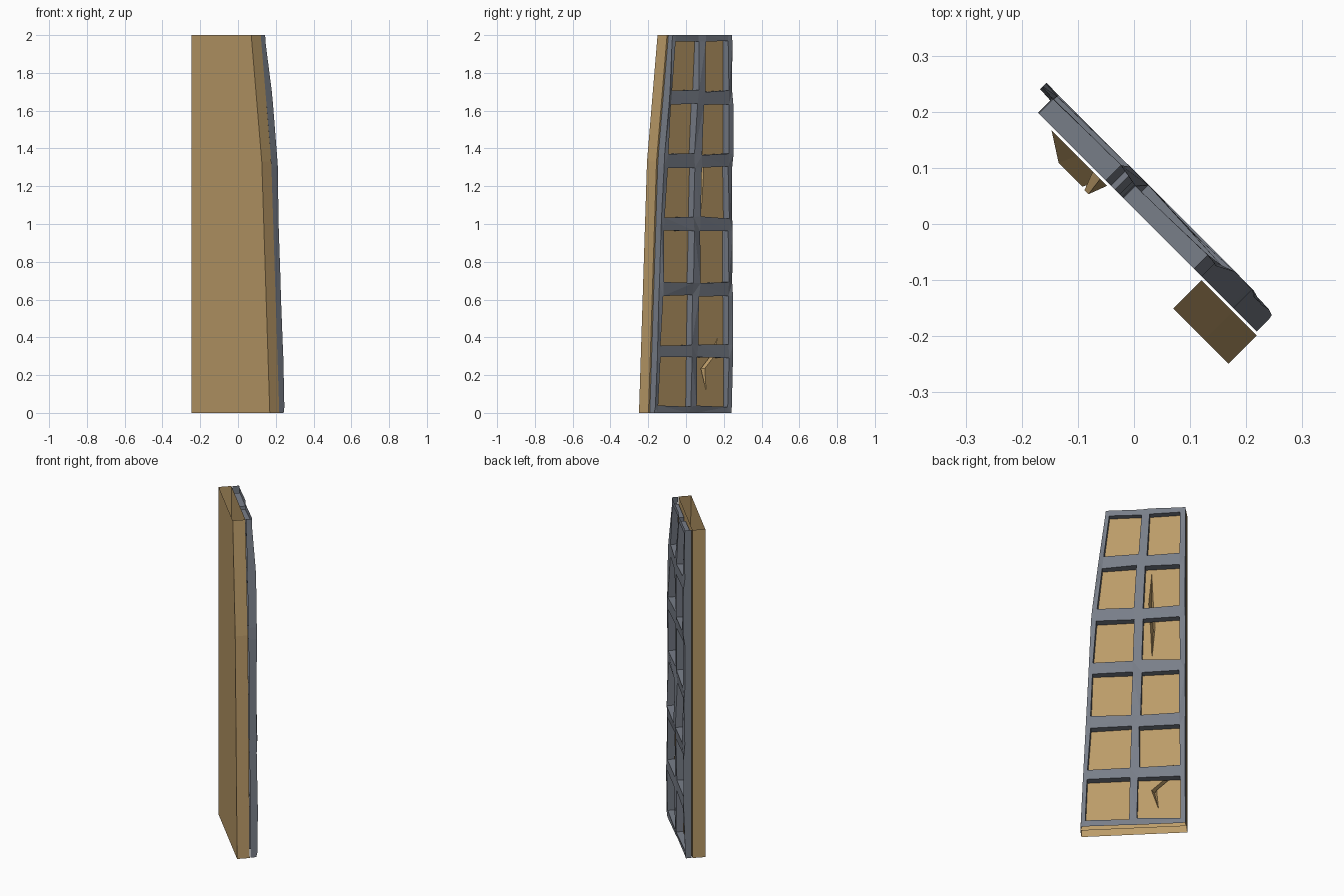
import bpy, bmesh, math, random

if "Cube" in bpy.data.objects:
    bpy.data.objects.remove(bpy.data.objects["Cube"])

random.seed(4)
TURN = -math.pi / 4          # panel stands diagonally; local x = width, y = thickness


def material(name, rgb):
    m = bpy.data.materials.new(name)
    m.diffuse_color = (*rgb, 1)
    m.use_nodes = True
    m.node_tree.nodes["Principled BSDF"].inputs["Base Color"].default_value = m.diffuse_color
    return m


TAN = material("tan_wood", (0.50, 0.33, 0.14))
GREY = material("grey_metal", (0.19, 0.21, 0.25))


def add_object(name, bm, mat):
    me = bpy.data.meshes.new(name)
    bm.to_mesh(me)
    bm.free()
    ob = bpy.data.objects.new(name, me)
    bpy.context.collection.objects.link(ob)
    me.materials.append(mat)
    ob.rotation_euler.z = TURN
    return ob


def right_edge(z):
    """Slanted right side of the panel, with one kink."""
    if z < 1.33:
        return 0.295 + (0.235 - 0.295) * z / 1.33
    return 0.235 + (0.156 - 0.235) * (z - 1.33) / 0.67


# wooden slab: extruded outline
bm = bmesh.new()
outline = [(-0.29, 0), (0.295, 0), (0.235, 1.33), (0.156, 2), (-0.29, 2)]
face = bm.faces.new([bm.verts.new((x, -0.057, z)) for x, z in outline])
ext = bmesh.ops.extrude_face_region(bm, geom=[face])
bmesh.ops.translate(bm, vec=(0, 0.071, 0),
                    verts=[v for v in ext["geom"] if isinstance(v, bmesh.types.BMVert)])
bmesh.ops.recalc_face_normals(bm, faces=bm.faces)
slab = add_object("wooden_slab", bm, TAN)


# V-shaped cracks cut in the back of the slab
def crack_cutter(name, path, half, depth):
    bm = bmesh.new()
    rings = []
    for x, z in path[1:-1]:
        rings.append([bm.verts.new(p) for p in
                      ((x - half, 0.022, z), (x + half, 0.022, z), (x, 0.014 - depth, z))])
    for (x, z), ring in ((path[0], rings[0]), (path[-1], rings[-1])):
        tip = bm.verts.new((x, 0.018, z))
        for i in range(3):
            bm.faces.new((tip, ring[i], ring[(i + 1) % 3]))
    for a, b in zip(rings, rings[1:]):
        for i in range(3):
            j = (i + 1) % 3
            bm.faces.new((a[i], a[j], b[j], b[i]))
    bmesh.ops.recalc_face_normals(bm, faces=bm.faces)
    bmesh.ops.triangulate(bm, faces=bm.faces)
    ob = add_object(name, bm, TAN)
    ob.hide_render = True
    return ob


cutters = [
    crack_cutter("lower_crack_cutter",
                 [(-0.14, 0.10), (-0.112, 0.235), (-0.172, 0.29), (-0.228, 0.41)], 0.018, 0.032),
    crack_cutter("upper_crack_cutter",
                 [(-0.10, 1.05), (-0.105, 1.27), (-0.095, 1.42), (-0.10, 1.63)], 0.016, 0.034)]
for c in cutters:
    mod = slab.modifiers.new("crack", 'BOOLEAN')
    mod.object = c
    mod.operation = 'DIFFERENCE'
    mod.solver = 'EXACT'
dg = bpy.context.evaluated_depsgraph_get()
dg.update()
cut_mesh = bpy.data.meshes.new_from_object(slab.evaluated_get(dg))
slab.modifiers.clear()
slab.data = cut_mesh
for c in cutters:
    bpy.data.objects.remove(c)

# the slab is open at top and bottom
bm = bmesh.new()
bm.from_mesh(cut_mesh)
ends = [f for f in bm.faces
        if all(v.co.z < 0.001 for v in f.verts) or all(v.co.z > 1.999 for v in f.verts)]
bmesh.ops.delete(bm, geom=ends, context='FACES')
bm.to_mesh(cut_mesh)
bm.free()

# metal lattice: grid of 2 x 6 openings with uneven face depth
bars = [0.325, 0.655, 1.0, 1.335, 1.67]
rows = [0, 0.035]
for b in bars:
    rows += [b - 0.034, b + 0.034]
rows += [1.965, 2]
bm = bmesh.new()
grid = []
for j, z in enumerate(rows):
    left, right = -0.288, right_edge(z) - 0.005
    mid = (left + right) / 2
    xs = [left, left + 0.03, mid - 0.024, mid + 0.024, right - 0.026, right]
    line = []
    for i, x in enumerate(xs):
        edge = j < 2 or j > 11
        y = (0.052 if edge else 0.060) + random.uniform(-0.003, 0.008)
        jig = 0 if i in (0, 5) else random.uniform(-0.004, 0.004)
        dz = 0 if j in (0, 13) else random.uniform(-0.006, 0.006)
        line.append(bm.verts.new((x + jig, y, z + dz)))
    grid.append(line)
for j in range(13):
    for i in range(5):
        if i in (1, 3) and j % 2 == 1:
            continue                     # window opening
        bm.faces.new((grid[j][i], grid[j + 1][i], grid[j + 1][i + 1], grid[j][i + 1]))
# side walls and window reveals, leaving top and bottom open
rim = [e for e in bm.edges if e.is_boundary
       and not all(v.co.z < 0.001 for v in e.verts)
       and not all(v.co.z > 1.999 for v in e.verts)]
ext = bmesh.ops.extrude_edge_only(bm, edges=rim)
for v in ext["geom"]:
    if isinstance(v, bmesh.types.BMVert):
        v.co.y = 0.019
bmesh.ops.triangulate(bm, faces=bm.faces)
bmesh.ops.recalc_face_normals(bm, faces=bm.faces)
bm.normal_update()
if sum(f.normal.y * f.calc_area() for f in bm.faces) < 0:
    bmesh.ops.reverse_faces(bm, faces=bm.faces)
add_object("metal_lattice", bm, GREY)
